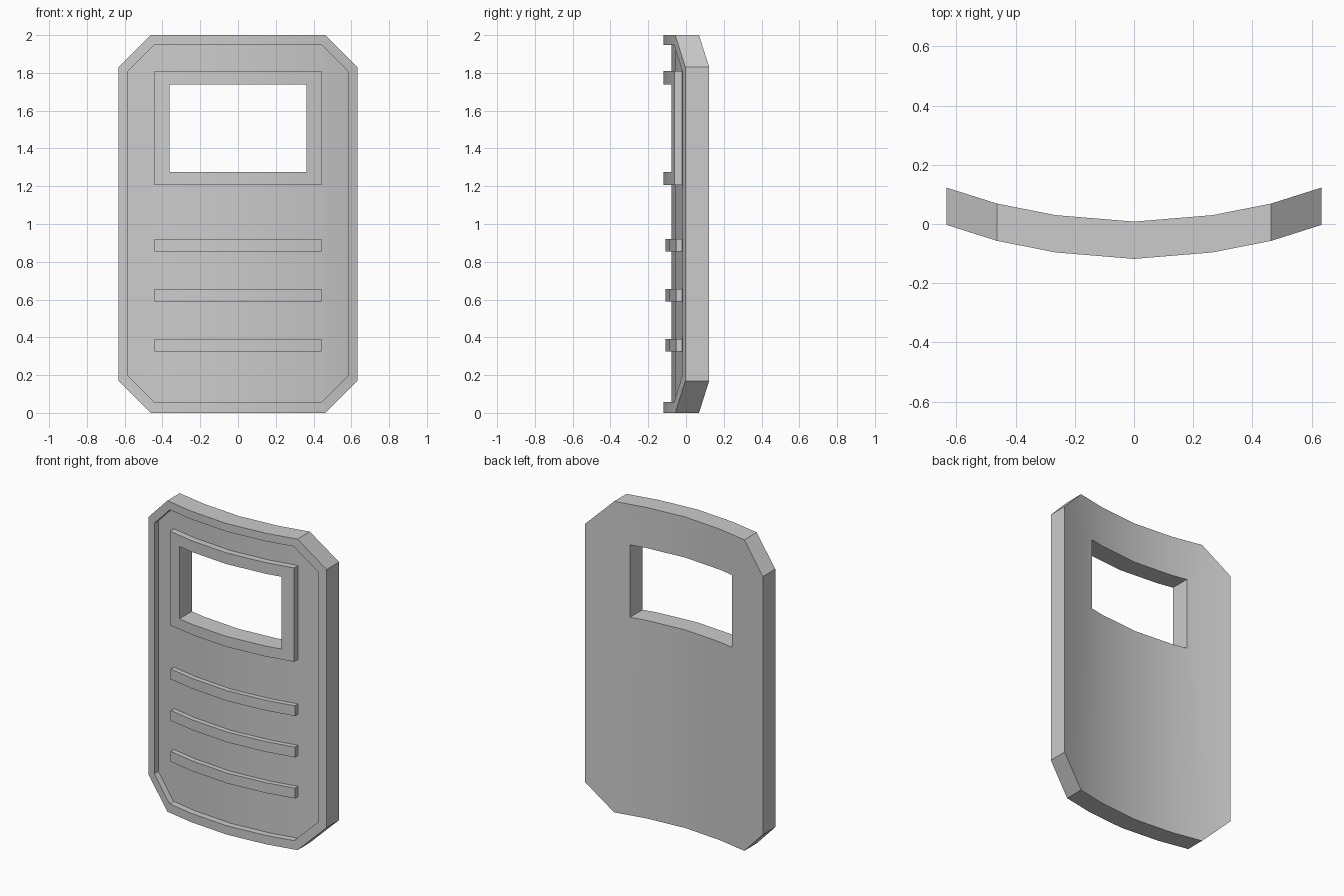
import bpy, bmesh

if "Cube" in bpy.data.objects:
    bpy.data.objects.remove(bpy.data.objects["Cube"])

# Curve of the shield seen from above: (|x|, y of the front-most skin)
CURVE = [(0.0, -0.118), (0.265, -0.096), (0.463, -0.057), (0.7, 0.018)]
THICK, RECESS = 0.126, 0.041


def bend(x):
    x = abs(x)
    for (x0, y0), (x1, y1) in zip(CURVE, CURVE[1:]):
        if x <= x1:
            return y0 + (y1 - y0) * (x - x0) / (x1 - x0)
    return CURVE[-1][1]


def outline(hw, z0, z1, cx=0.0, cz=0.0):
    """Eight-point rectangle with chamfered (or doubled) corners."""
    a = hw - cx
    return [(-a, z0), (a, z0), (hw, z0 + cz), (hw, z1 - cz),
            (a, z1), (-a, z1), (-hw, z1 - cz), (-hw, z0 + cz)]


def curved_part(name, loops, closed):
    """Skin through (outline, depth) loops, slice at the kinks, then bend."""
    bm = bmesh.new()
    rings = [[bm.verts.new((x, d, z)) for x, z in pts] for pts, d in loops]
    pairs = list(zip(rings, rings[1:]))
    if closed:
        pairs.append((rings[-1], rings[0]))
    else:
        bm.faces.new(rings[0])
        bm.faces.new(rings[-1])
    for r, s in pairs:
        for i in range(8):
            j = (i + 1) % 8
            bm.faces.new((r[i], r[j], s[j], s[i]))
    bmesh.ops.remove_doubles(bm, verts=bm.verts, dist=1e-5)
    for k in (-0.463, -0.265, 0, 0.265, 0.463):
        bmesh.ops.bisect_plane(bm, geom=bm.verts[:] + bm.edges[:] + bm.faces[:],
                               dist=1e-5, plane_co=(k, 0, 0), plane_no=(1, 0, 0))
    bmesh.ops.recalc_face_normals(bm, faces=bm.faces)
    for v in bm.verts:
        v.co.y += bend(v.co.x)
    mesh = bpy.data.meshes.new(name)
    bm.to_mesh(mesh)
    bm.free()
    ob = bpy.data.objects.new(name, mesh)
    bpy.context.collection.objects.link(ob)
    bpy.ops.object.select_all(action='DESELECT')
    ob.select_set(True)
    bpy.context.view_layer.objects.active = ob
    bpy.ops.object.shade_smooth_by_angle(angle=0.5)


# Shield body: raised rim, recessed panel, raised window frame, viewing hole
outer = outline(0.633, 0.0, 2.0, 0.17, 0.17)
rim = outline(0.582, 0.057, 1.948, 0.14, 0.14)
frame = outline(0.442, 1.207, 1.811)
window = outline(0.363, 1.274, 1.739)
curved_part("shield_body", [
    (outer, THICK), (outer, 0), (rim, 0), (rim, RECESS),
    (frame, RECESS), (frame, 0), (window, 0), (window, THICK)], True)

# Three raised ribs below the window
for n, z in enumerate((0.325, 0.589, 0.855)):
    rib = outline(0.442, z, z + 0.066)
    curved_part(f"rib_{n + 1}", [(rib, 0.009), (rib, RECESS + 0.02)], False)
